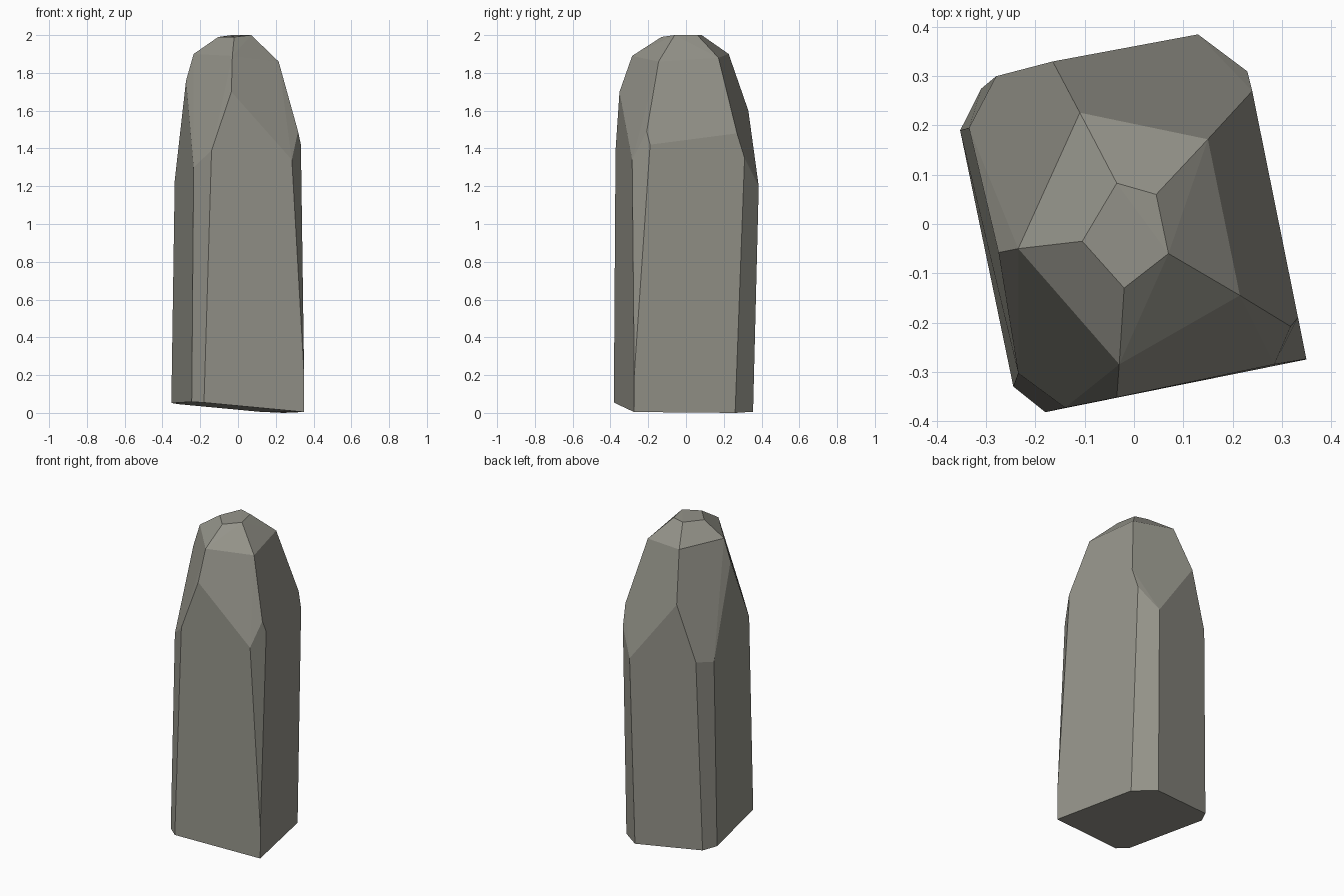
import bpy
import bmesh
import math

default_cube = bpy.data.objects.get("Cube")
if default_cube:
    bpy.data.objects.remove(default_cube, do_unlink=True)


def make_material(name, colour):
    material = bpy.data.materials.new(name)
    material.use_nodes = True
    material.diffuse_color = colour
    shader = next(n for n in material.node_tree.nodes if n.type == "BSDF_PRINCIPLED")
    shader.inputs["Base Color"].default_value = colour
    shader.inputs["Roughness"].default_value = 0.9
    return material


def base_height(x, y):
    """Height of the gently tilted underside."""
    return max(0.0, 0.027 - 0.088 * x - 0.031 * y)


def chiselled_stone(name, corners, material):
    """Wrap the corners in a convex, flat-faceted solid."""
    bm = bmesh.new()
    for corner in corners:
        bm.verts.new(corner)
    hull = bmesh.ops.convex_hull(bm, input=bm.verts)
    loose = [v for v in hull["geom_interior"] if isinstance(v, bmesh.types.BMVert)]
    bmesh.ops.delete(bm, geom=loose, context="VERTS")
    # merge the hull's triangles back into broad flat facets
    bmesh.ops.dissolve_limit(bm, angle_limit=math.radians(2.5),
                             verts=bm.verts, edges=bm.edges)
    bmesh.ops.recalc_face_normals(bm, faces=bm.faces)
    mesh = bpy.data.meshes.new(name)
    bm.to_mesh(mesh)
    bm.free()
    mesh.materials.append(material)
    stone = bpy.data.objects.new(name, mesh)
    bpy.context.collection.objects.link(stone)
    return stone


# small flat cap
cap = [(-.035, .083, 2), (.045, .06, 2), (.07, -.06, 2),
       (-.02, -.13, 1.99), (-.105, -.035, 1.99)]

# lower rim of the crown facets
crown = [(-.11, .226, 1.9), (.15, .172, 1.88), (.215, -.145, 1.86),
         (-.03, -.285, 1.89), (-.235, -.05, 1.9)]

# shoulders, where the sloping facets meet the sides
shoulder = [(-.035, -.352, 1.7), (.285, -.285, 1.34), (.318, -.208, 1.49),
            (.333, -.19, 1.42), (.24, .27, 1.48), (.23, .31, 1.35),
            (.13, .385, 1.2), (-.165, .33, 1.6), (-.28, .3, 1.25),
            (-.335, .195, 1.23), (-.275, -.058, 1.76),
            (-.235, -.303, 1.3), (-.14, -.373, 1.39)]

# foot outline, laid on the tilted underside
foot = [(.35, -.275), (.24, .26), (.113, .355), (-.31, .275),
        (-.353, .19), (-.245, -.33), (-.18, -.382)]
base = [(x, y, base_height(x, y)) for x, y in foot]

# point where the narrow front corner facet runs out
corner_tip = [(.35, -.274, .2)]

stone_grey = make_material("stone grey", (.30, .295, .255, 1))
chiselled_stone("standing_stone", cap + crown + shoulder + base + corner_tip, stone_grey)
